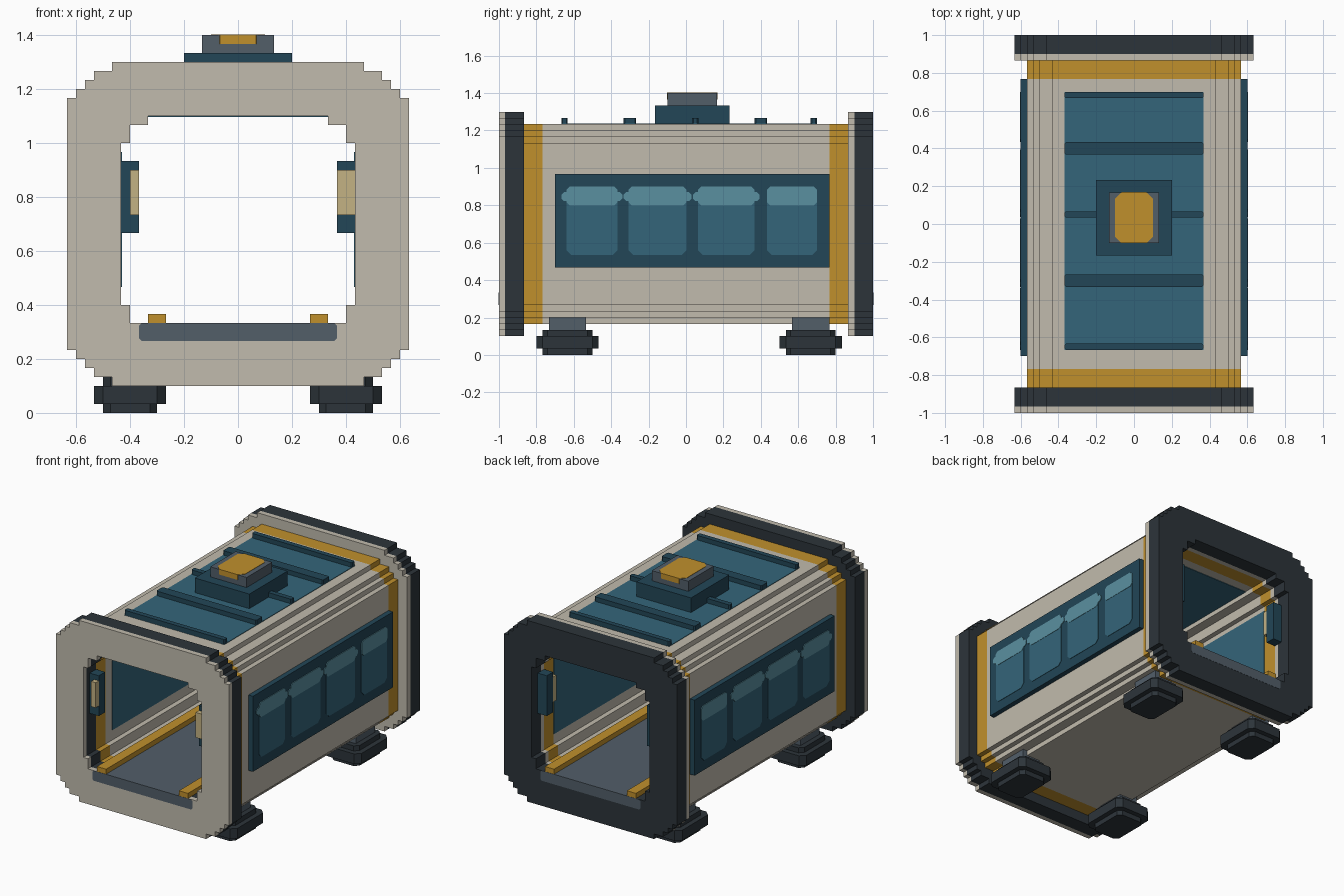
import bpy, bmesh

if "Cube" in bpy.data.objects:
    bpy.data.objects.remove(bpy.data.objects["Cube"])

U = 1 / 30   # all sizes below are in small grid units


def material(name, hex_code):
    srgb = [int(hex_code[i:i + 2], 16) / 255 for i in (0, 2, 4)]
    lin = [c / 12.92 if c <= 0.04045 else ((c + 0.055) / 1.055) ** 2.4 for c in srgb]
    m = bpy.data.materials.new(name)
    m.use_nodes = True
    m.diffuse_color = (*lin, 1)
    m.node_tree.nodes["Principled BSDF"].inputs["Base Color"].default_value = (*lin, 1)
    return m


CREAM = material("cream", "C1BBAD")
DARK = material("charcoal", "2C343A")
AMBER = material("amber", "C0902C")
SLATE = material("slate", "525E69")
BLUE = material("glass_blue", "34657A")
TEAL = material("dark_teal", "224657")
LIGHT = material("glass_highlight", "5A90A0")
TAN = material("lamp_tan", "C4B283")


def finish(name, bm, mats):
    bmesh.ops.recalc_face_normals(bm, faces=bm.faces[:])
    mesh = bpy.data.meshes.new(name)
    bm.to_mesh(mesh)
    bm.free()
    for m in mats:
        mesh.materials.append(m)
    obj = bpy.data.objects.new(name, mesh)
    bpy.context.collection.objects.link(obj)
    return obj


def four_way(q):
    """Mirror one quadrant of a stepped outline into a closed loop."""
    r = q[::-1]
    return (q + [(x, -z) for x, z in r] + [(-x, -z) for x, z in q]
            + [(-x, z) for x, z in r])


def tube(name, outer, inner, ys, mats):
    """Hollow stepped tube along y, one material per section."""
    bm = bmesh.new()
    caps = {0: [], len(ys) - 1: []}
    for loop in (four_way(outer), four_way(inner)):
        rows = [[bm.verts.new((x * U, y * U, (z + 21) * U)) for x, z in loop] for y in ys]
        n = len(loop)
        for s in range(len(ys) - 1):
            for i in range(n):
                j = (i + 1) % n
                f = bm.faces.new((rows[s][i], rows[s][j], rows[s + 1][j], rows[s + 1][i]))
                f.material_index = s
        for end in caps:
            caps[end] += [bm.edges.get((rows[end][i], rows[end][(i + 1) % n])) for i in range(n)]
    for end, edges in caps.items():
        fill = bmesh.ops.triangle_fill(bm, edges=edges, use_beauty=True)
        for f in fill["geom"]:
            if isinstance(f, bmesh.types.BMFace):
                f.material_index = min(end, len(mats) - 1)
    return finish(name, bm, mats)


def block(name, x, y, z, mat, cut=0, axis=2):
    """Box from three ranges, corners chamfered by cut around the given axis."""
    ranges = [x, y, z]
    a, b = [i for i in range(3) if i != axis]
    (a0, a1), (b0, b1) = ranges[a], ranges[b]
    if cut:
        pts = [(a0 + cut, b0), (a1 - cut, b0), (a1, b0 + cut), (a1, b1 - cut),
               (a1 - cut, b1), (a0 + cut, b1), (a0, b1 - cut), (a0, b0 + cut)]
    else:
        pts = [(a0, b0), (a1, b0), (a1, b1), (a0, b1)]
    bm = bmesh.new()
    rows = []
    for h in ranges[axis]:
        row = []
        for p, q in pts:
            co = [0, 0, 0]
            co[a], co[b], co[axis] = p * U, q * U, h * U
            row.append(bm.verts.new(co))
        bm.faces.new(row)
        rows.append(row)
    n = len(pts)
    for i in range(n):
        j = (i + 1) % n
        bm.faces.new((rows[0][i], rows[0][j], rows[1][j], rows[1][i]))
    return finish(name, bm, [mat])


def side_range(s, lo, hi):
    return (lo, hi) if s > 0 else (-hi, -lo)


# Hollow body with amber end bands, and the two end frames
frame = [(14, 18), (14, 17), (16, 17), (16, 16), (17, 16), (17, 15), (18, 15), (18, 14), (19, 14)]
shell = [(13, 16), (13, 15), (15, 15), (15, 14), (16, 14), (16, 13), (17, 13)]
hole = [(10, 12), (10, 11), (12, 11), (12, 9), (13, 9)]
tube("body", shell, hole, [-26, -23, 23, 26], [AMBER, CREAM, AMBER])
tube("front_frame", frame, hole, [-30, -29, -26], [CREAM, DARK])
tube("back_frame", frame, hole, [26, 27, 30], [CREAM, DARK])

# Floor
block("floor", (-11, 11), (-30.04, 30.04), (8, 10), SLATE, 0.3, 1)

# Roof panels, ribs and hatch
block("roof_panel", (-11, 11), (-20, 21), (36.9, 37.1), BLUE)
block("ceiling_panel", (-10, 10), (-20, 21), (32.9, 33.1), BLUE)
for i, (y0, y1) in enumerate([(-20, -19), (-10, -8), (1, 2), (11, 13), (20, 21)]):
    block(f"roof_rib_{i + 1}", (-11, 11), (y0, y1), (37, 38), TEAL, 0.2)
block("hatch_base", (-6, 6), (-5, 7), (37, 40), TEAL)
block("hatch_housing", (-4, 4), (-3, 5), (40, 42), SLATE)
block("hatch_lamp", (-3, 3), (-3.05, 5.05), (41, 42.06), AMBER, 1)

# Parts repeated on both sides
windows = [(-19.2, -11), (-9.2, 0.1), (1.9, 11), (13, 21)]
for s, side in ((1, "left"), (-1, "right")):
    block(f"{side}_floor_rail", side_range(s, 8, 10), (-30, 30), (10, 11), AMBER)
    block(f"{side}_window_frame", side_range(s, 17, 18), (-21, 23), (14, 29), TEAL)
    block(f"{side}_inner_panel", side_range(s, 12.9, 13.1), (-21, 23), (14, 29), BLUE)

    for i, (y0, y1) in enumerate(windows):
        n = i + 1
        block(f"{side}_window_{n}", side_range(s, 17.9, 18.08), (y0, y1), (16, 26), BLUE, 0.8, 0)
        block(f"{side}_highlight_{n}", side_range(s, 17.9, 18.14), (y0, y1), (24, 27), LIGHT, 0.5, 0)
        if i < 3:
            block(f"{side}_highlight_tip_{n}", side_range(s, 17.9, 18.12),
                  (y0 - 0.8, y1 + 0.8), (24.7, 26.1), LIGHT, 0.4, 0)

    # Door lamps inside each frame
    for end, y in (("front", -28), ("back", 26)):
        block(f"{side}_{end}_lamp_box", side_range(s, 11, 13), (y, y + 2), (20, 28), TEAL)
        lens_x = (11, 13) if s > 0 else (11, 12)
        block(f"{side}_{end}_lamp_lens", side_range(s, *lens_x), (y - 1, y), (22, 27), TAN)

    # Feet
    for end, y in (("front", -19), ("back", 20)):
        block(f"{side}_{end}_foot_pad", side_range(s, 8, 16), (y - 5, y + 5), (1, 3), DARK, 1)
        block(f"{side}_{end}_foot_core", side_range(s, 9, 15), (y - 4, y + 4), (0, 4), DARK, 0.8)
        block(f"{side}_{end}_foot_stem", side_range(s, 10, 14), (y - 3, y + 3), (4, 6), SLATE)
